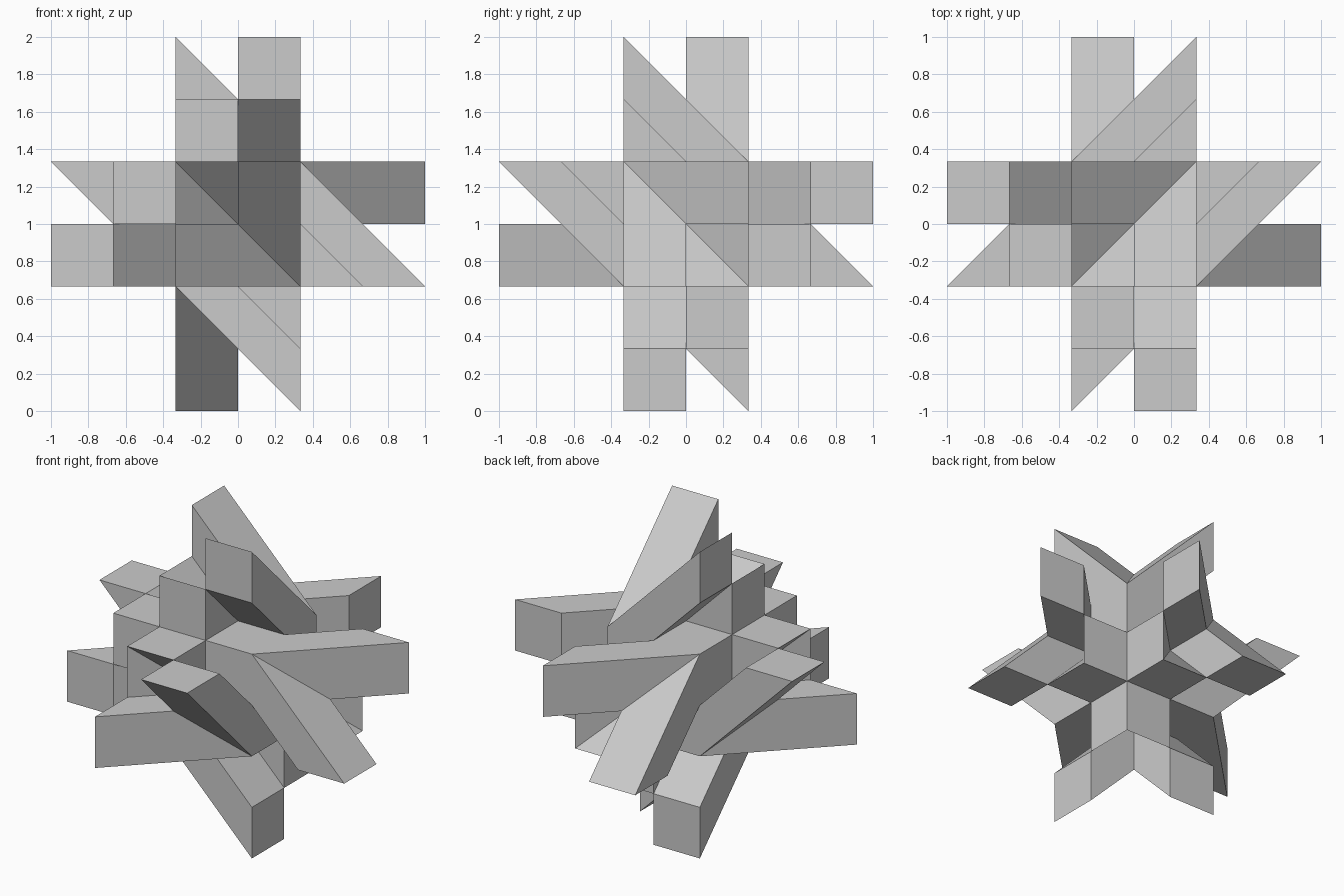
import bpy, bmesh
from itertools import permutations
from mathutils import Vector

if "Cube" in bpy.data.objects:
    bpy.data.objects.remove(bpy.data.objects["Cube"])

U = 1 / 3  # grid unit of the burr


def prism(name, axes, sign, profile, a0, a1):
    """Extrude a (b, c) profile along axis a, with the axes permuted and optionally inverted."""
    a, b, c = axes
    bm = bmesh.new()
    verts = []
    for pb, pc in profile:
        p = [0, 0, 0]
        p[a], p[b], p[c] = a0 * sign, pb * sign, pc * sign
        verts.append(bm.verts.new((-p[0] * U, -p[1] * U, 1 + p[2] * U)))
    step = Vector((0, 0, 0))
    step[a] = (a1 - a0) * sign * U * (1 if a == 2 else -1)
    face = bm.faces.new(verts)
    out = bmesh.ops.extrude_face_region(bm, geom=[face], use_keep_orig=True)
    moved = [g for g in out["geom"] if isinstance(g, bmesh.types.BMVert)]
    bmesh.ops.translate(bm, verts=moved, vec=step)
    bmesh.ops.recalc_face_normals(bm, faces=bm.faces)
    mesh = bpy.data.meshes.new(name)
    bm.to_mesh(mesh)
    bm.free()
    obj = bpy.data.objects.new(name, mesh)
    bpy.context.collection.objects.link(obj)


# Central cube
prism("core", (0, 1, 2), 1, [(-1, -1), (1, -1), (1, 1), (-1, 1)], -1, 1)

# Slanted arms and the ridges beside them: every axis order, plus the inverted copy
for sign in (1, -1):
    for axes in permutations(range(3)):
        prism("slanted_arm", axes, sign, [(1, 3), (1, 2), (0, 1), (-1, 1)], -1, 0)
        prism("ridge_wedge", axes, sign, [(0, 1), (1, 1), (1, 2)], 0, 1)
